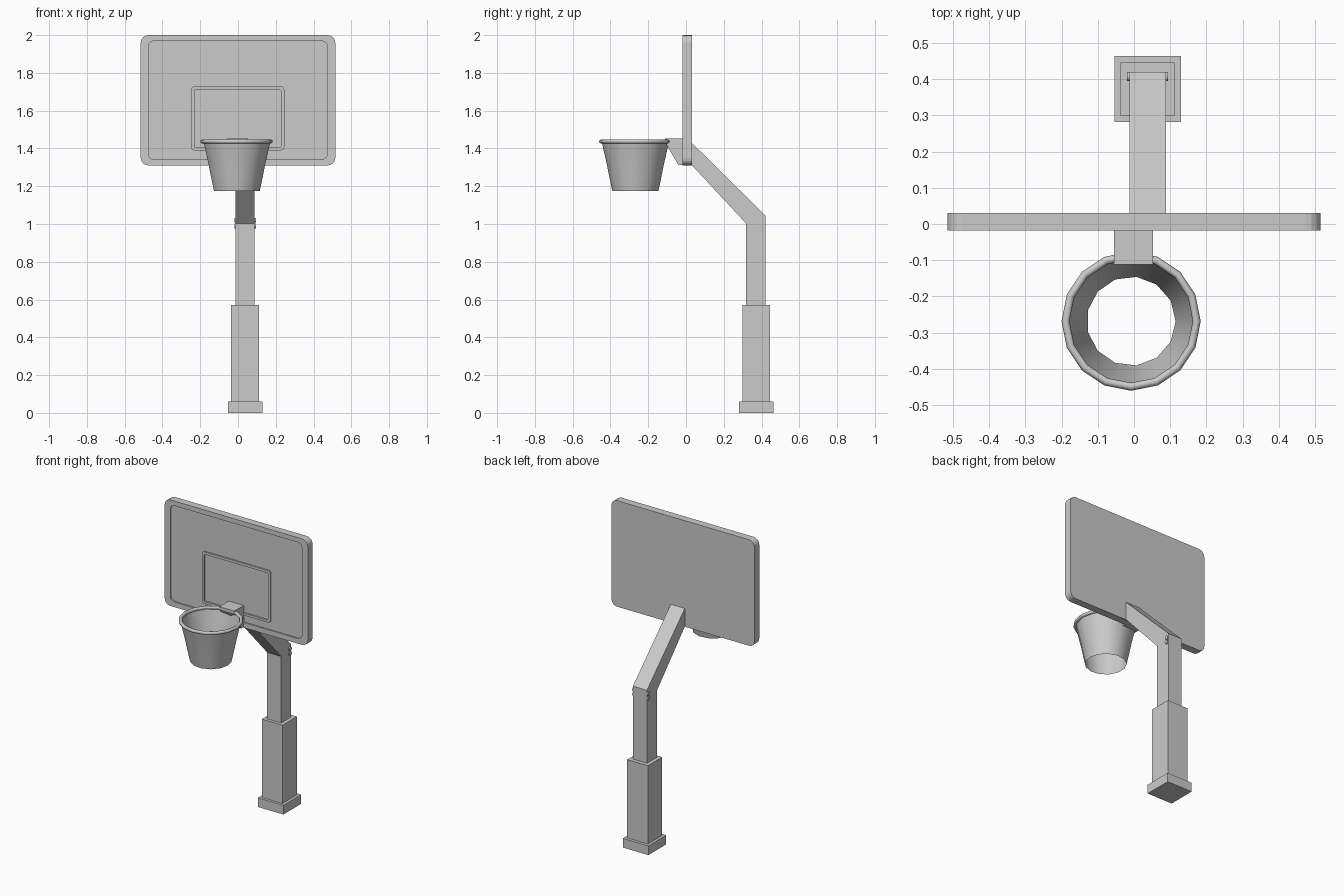
import bpy, bmesh
from math import sin, cos, pi

if "Cube" in bpy.data.objects:
    bpy.data.objects.remove(bpy.data.objects["Cube"])


def finish(name, bm, smooth=None):
    bmesh.ops.recalc_face_normals(bm, faces=bm.faces)
    me = bpy.data.meshes.new(name)
    bm.to_mesh(me)
    bm.free()
    ob = bpy.data.objects.new(name, me)
    bpy.context.collection.objects.link(ob)
    if smooth:
        bpy.ops.object.select_all(action='DESELECT')
        bpy.context.view_layer.objects.active = ob
        ob.select_set(True)
        bpy.ops.object.shade_smooth_by_angle(angle=smooth)
    return ob


def loft(name, loops, caps=True, closed=False, smooth=None):
    """Skin a series of point loops with quads."""
    bm = bmesh.new()
    rows = [[bm.verts.new(p) for p in loop] for loop in loops]
    pairs = list(zip(rows, rows[1:])) + ([(rows[-1], rows[0])] if closed else [])
    n = len(rows[0])
    for a, b in pairs:
        for i in range(n):
            j = (i + 1) % n
            bm.faces.new((a[i], a[j], b[j], b[i]))
    if caps and not closed:
        bm.faces.new(rows[0])
        bm.faces.new(rows[-1])
    return finish(name, bm, smooth)


def rounded_rect(x0, x1, z0, z1, r, y, n=4):
    pts = []
    corners = [(x1 - r, z1 - r), (x0 + r, z1 - r), (x0 + r, z0 + r), (x1 - r, z0 + r)]
    for k, (cx, cz) in enumerate(corners):
        for i in range(n + 1):
            a = (k + i / n) * pi / 2
            pts.append((cx + r * cos(a), y, cz + r * sin(a)))
    return pts


def box(name, x0, x1, y0, y1, z0, z1):
    return loft(name, [[(x0, y0, z), (x1, y0, z), (x1, y1, z), (x0, y1, z)] for z in (z0, z1)])


def side_profile(name, pts, x0, x1):
    return loft(name, [[(x, y, z) for y, z in pts] for x in (x0, x1)])


def circle(r, z, n, cx=-0.008, cy=-0.268):
    return [(cx + r * cos(2 * pi * i / n), cy + r * sin(2 * pi * i / n), z) for i in range(n)]


# Backboard with a recessed front panel
FRONT, BACK, PANEL = -0.018, 0.031, -0.009
outer = (-0.515, 0.515, 1.31, 2.0, 0.04)
inner = (-0.475, 0.473, 1.343, 1.969, 0.03)
loft("backboard", [rounded_rect(*outer, BACK), rounded_rect(*outer, FRONT),
                   rounded_rect(*inner, FRONT), rounded_rect(*inner, PANEL)])

# Raised target frame on the panel
f_out = (-0.248, 0.245, 1.39, 1.728, 0.017)
f_in = (-0.231, 0.227, 1.405, 1.711, 0.008)
loft("target_frame", [rounded_rect(*f_out, PANEL + 0.002), rounded_rect(*f_out, FRONT),
                      rounded_rect(*f_in, FRONT), rounded_rect(*f_in, PANEL + 0.002)], closed=True)

# Stepped base and bent post
box("base_foot", -0.054, 0.130, 0.281, 0.464, 0.0, 0.06)
box("post_sleeve", -0.037, 0.112, 0.298, 0.445, 0.06, 0.57)
side_profile("bent_post", [(0.318, 0.57), (0.420, 0.57), (0.420, 1.045), (0.030, 1.43),
                           (0.030, 1.312), (0.318, 1.003)], -0.013, 0.088)

# Pairs of bolts on both sides of the post bend
for side, x0, x1 in (("left", -0.019, -0.012), ("right", 0.087, 0.094)):
    for k, z in enumerate((0.990, 1.020)):
        loft(f"bolt_{side}_{k}", [[(x, 0.407 + 0.013 * cos(i * pi / 6), z + 0.013 * sin(i * pi / 6))
                                   for i in range(12)] for x in (x0, x1)], smooth=0.6)

# Bracket joining the board and the rim
side_profile("rim_bracket", [(-0.112, 1.453), (-0.015, 1.453), (-0.015, 1.312), (-0.04, 1.312),
                             (-0.112, 1.435)], -0.055, 0.052)

# Hoop rim
loft("rim", [circle(0.181 + 0.011 * cos(k * pi / 4), 1.437 + 0.011 * sin(k * pi / 4), 16)
             for k in range(8)], closed=True, smooth=0.9)

# Net, an open tapering sleeve
net = [(0.179, 1.435), (0.167, 1.38), (0.152, 1.315), (0.139, 1.25), (0.123, 1.175)]
loft("net", [circle(r, z, 13) for r, z in net], caps=False, smooth=0.9)
